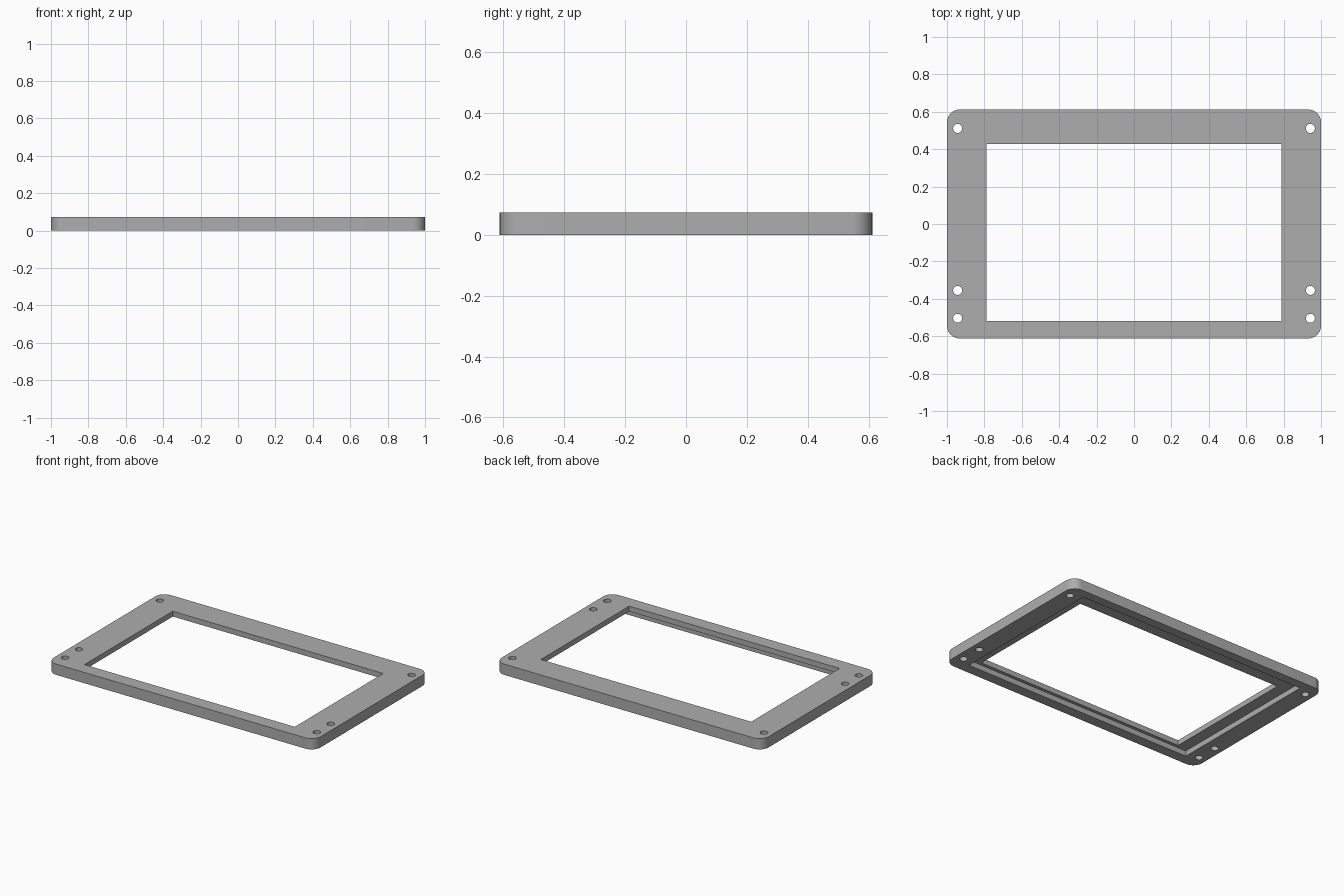
import bpy, bmesh

WIDTH, DEPTH, HEIGHT = 2.0, 1.224, 0.073
CORNER, HOLE = 0.068, 0.024
RECESS_TOP = 0.037

cube = bpy.data.objects.get("Cube")
if cube:
    bpy.data.objects.remove(cube, do_unlink=True)

grey = bpy.data.materials.new("plain grey")
grey.use_nodes = True
colour = (0.42, 0.42, 0.42, 1)
grey.diffuse_color = colour
grey.node_tree.nodes["Principled BSDF"].inputs["Base Color"].default_value = colour


def add_object(name, bm):
    mesh = bpy.data.meshes.new(name)
    bm.to_mesh(mesh)
    bm.free()
    mesh.materials.append(grey)
    obj = bpy.data.objects.new(name, mesh)
    bpy.context.collection.objects.link(obj)
    return obj


def box(name, x0, x1, y0, y1, z0, z1, radius=0):
    """Box between limits, optionally with rounded vertical edges."""
    bm = bmesh.new()
    bmesh.ops.create_cube(bm, size=1)
    for v in bm.verts:
        v.co.x = x1 if v.co.x > 0 else x0
        v.co.y = y1 if v.co.y > 0 else y0
        v.co.z = z1 if v.co.z > 0 else z0
    if radius:
        upright = [e for e in bm.edges
                   if abs(e.verts[0].co.z - e.verts[1].co.z) > 1e-4]
        bmesh.ops.bevel(bm, geom=upright, offset=radius, segments=12,
                        profile=0.5, affect='EDGES')
    return add_object(name, bm)


def drill(name, x, y):
    bm = bmesh.new()
    bmesh.ops.create_cone(bm, cap_ends=True, segments=32, radius1=HOLE,
                          radius2=HOLE, depth=0.4)
    bmesh.ops.translate(bm, verts=bm.verts, vec=(x, y, 0))
    return add_object(name, bm)


# Rounded plate
frame = box("bezel_frame", -WIDTH / 2, WIDTH / 2, -DEPTH / 2, DEPTH / 2,
            0, HEIGHT, CORNER)

# Window, underside panel recess and mirrored screw holes
cutters = [
    box("window_cutter", -0.788, 0.788, -0.518, 0.428, -0.2, 0.2),
    box("recess_cutter", -0.868, 0.868, -0.54, 0.55, -0.2, RECESS_TOP),
]
for side in (-1, 1):
    for y in (-0.504, -0.355, 0.511):
        cutters.append(drill("screw_hole_cutter", side * 0.943, y))

bpy.context.view_layer.objects.active = frame
for cutter in cutters:
    cutter.hide_render = True
    mod = frame.modifiers.new("cut", 'BOOLEAN')
    mod.operation = 'DIFFERENCE'
    mod.solver = 'EXACT'
    mod.object = cutter
    bpy.ops.object.modifier_apply(modifier=mod.name)
for cutter in cutters:
    bpy.data.objects.remove(cutter, do_unlink=True)

# Smooth rounded corners and holes, crisp edges
bpy.ops.object.select_all(action='DESELECT')
frame.select_set(True)
bpy.ops.object.shade_smooth_by_angle(angle=0.52)
